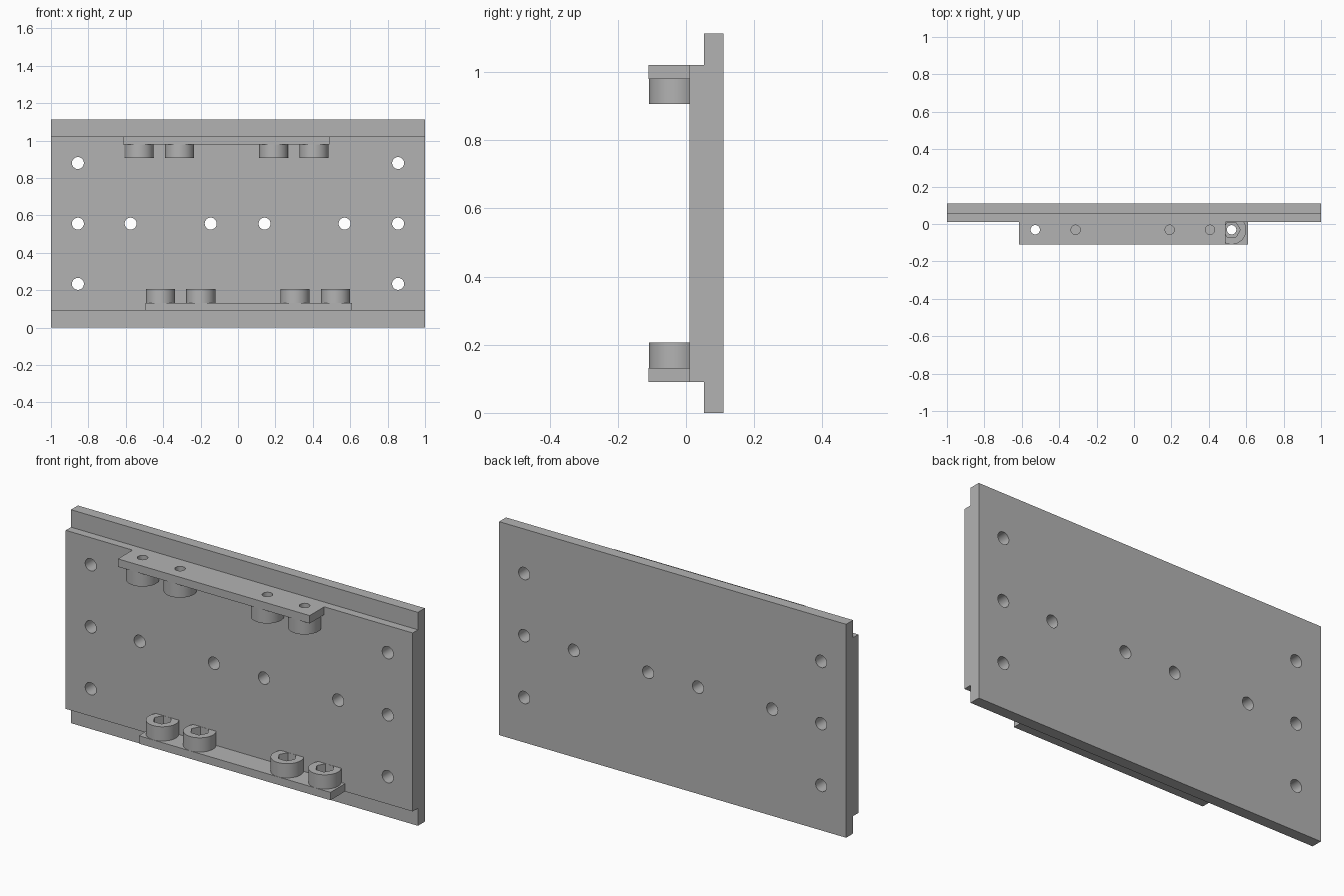
import bpy, bmesh, math
from mathutils import Matrix

if "Cube" in bpy.data.objects:
    bpy.data.objects.remove(bpy.data.objects["Cube"], do_unlink=True)

grey = bpy.data.materials.new("machined_grey")
grey.use_nodes = True
colour = (0.45, 0.45, 0.45, 1)
grey.diffuse_color = colour
grey.node_tree.nodes["Principled BSDF"].inputs["Base Color"].default_value = colour


def finish(name, bm):
    bmesh.ops.recalc_face_normals(bm, faces=bm.faces)
    mesh = bpy.data.meshes.new(name)
    bm.to_mesh(mesh)
    bm.free()
    mesh.materials.append(grey)
    ob = bpy.data.objects.new(name, mesh)
    bpy.context.scene.collection.objects.link(ob)
    return ob


def box(name, x0, x1, y0, y1, z0, z1):
    bm = bmesh.new()
    size = Matrix.Diagonal((x1 - x0, y1 - y0, z1 - z0, 1))
    place = Matrix.Translation(((x0 + x1) / 2, (y0 + y1) / 2, (z0 + z1) / 2))
    bmesh.ops.create_cube(bm, size=1, matrix=place @ size)
    return finish(name, bm)


def prism(name, x, y, z, radius, depth, sides=48, axis="Z"):
    bm = bmesh.new()
    turn = Matrix.Rotation(math.pi / 2, 4, "X") if axis == "Y" else Matrix()
    bmesh.ops.create_cone(bm, cap_ends=True, segments=sides, radius1=radius,
                          radius2=radius, depth=depth,
                          matrix=Matrix.Translation((x, y, z)) @ turn)
    # put a corner on the x axis whatever the default start angle
    if sides == 6:
        top = max(bm.verts, key=lambda v: v.co.x)
        if abs(top.co.y - y) > 0.001:
            bmesh.ops.rotate(bm, verts=bm.verts, cent=(x, y, z),
                             matrix=Matrix.Rotation(math.pi / 6, 3, "Z"))
    return finish(name, bm)


def combine(target, tool, operation):
    mod = target.modifiers.new("join_or_cut", "BOOLEAN")
    mod.operation, mod.object, mod.solver = operation, tool, "EXACT"
    bpy.context.view_layer.objects.active = target
    bpy.ops.object.modifier_apply(modifier=mod.name)
    bpy.data.objects.remove(tool, do_unlink=True)


# Stepped plate: full-height back slab with a shorter raised front
HEIGHT, STEP, FRONT, BACK = 1.112, 0.091, 0.01, 0.11
bm = bmesh.new()
profile = [(BACK, 0), (0.053, 0), (0.053, STEP), (FRONT, STEP),
           (FRONT, HEIGHT - STEP), (0.053, HEIGHT - STEP), (0.053, HEIGHT), (BACK, HEIGHT)]
side = bm.faces.new([bm.verts.new((-1, y, z)) for y, z in profile])
swept = bmesh.ops.extrude_face_region(bm, geom=[side])["geom"]
bmesh.ops.translate(bm, vec=(2, 0, 0), verts=[v for v in swept if isinstance(v, bmesh.types.BMVert)])
plate = finish("mounting_plate", bm)

# Mounting holes through the plate
holes = [(s * 0.856, z) for s in (-1, 1) for z in (0.234, 0.556, 0.88)]
holes += [(x, 0.556) for x in (-0.574, -0.146, 0.142, 0.57)]
for x, z in holes:
    combine(plate, prism("hole_cutter", x, 0.05, z, 0.032, 0.4, 32, "Y"), "DIFFERENCE")

# Ledges with bosses, hexagonal nut pockets and bolt holes
THICK, BOSS, BOLT_Y = 0.041, 0.074, -0.031
ledges = [("bottom", -0.495, 0.61, STEP, 1, (-0.414, -0.199, 0.305, 0.522)),
          ("top", -0.615, 0.49, HEIGHT - STEP, -1, (-0.528, -0.312, 0.191, 0.406))]
for name, x0, x1, outer, way, bolts in ledges:
    inner = outer + way * THICK
    tip = inner + way * BOSS
    combine(plate, box(name + "_ledge", x0, x1, -0.11, 0.03,
                       min(outer, inner), max(outer, inner)), "UNION")
    for x in bolts:
        mid = (outer + way * 0.02 + tip) / 2
        combine(plate, prism("boss", x, BOLT_Y, mid, 0.078, abs(tip - outer) - 0.02), "UNION")
    for x in bolts:
        combine(plate, prism("nut_pocket", x, BOLT_Y, tip, 0.046, 0.12, 6), "DIFFERENCE")
        combine(plate, prism("bolt_hole", x, BOLT_Y, outer, 0.025, 0.24, 32), "DIFFERENCE")

# Smooth round walls, keep machined edges crisp
bpy.ops.object.select_all(action="DESELECT")
plate.select_set(True)
bpy.context.view_layer.objects.active = plate
bpy.ops.object.shade_smooth_by_angle(angle=math.radians(30))
